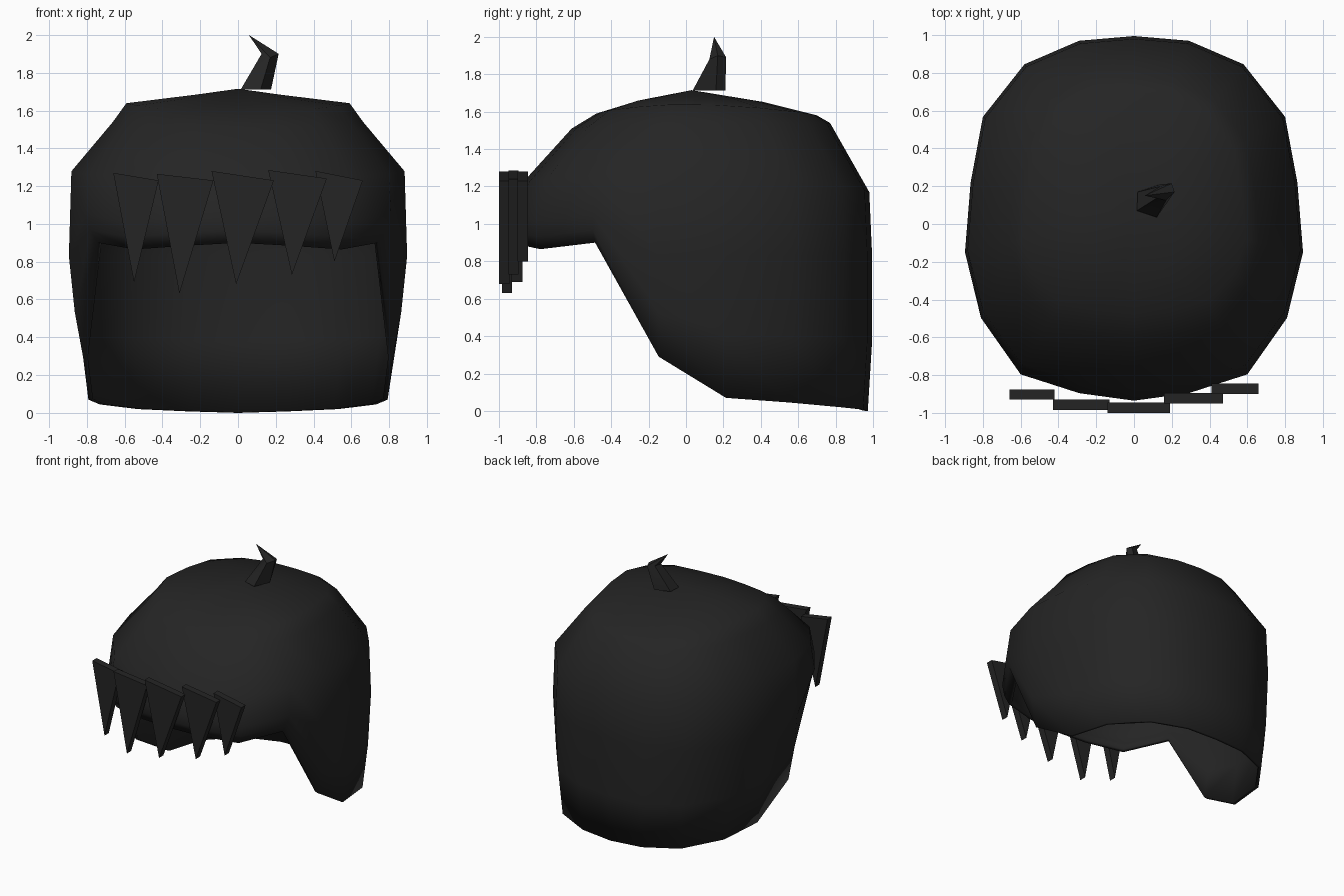
import bpy, bmesh, math

if "Cube" in bpy.data.objects:
    bpy.data.objects.remove(bpy.data.objects["Cube"])

black = bpy.data.materials.new("soft_black")
black.diffuse_color = (0.018, 0.018, 0.018, 1)
black.use_nodes = True
black.node_tree.nodes["Principled BSDF"].inputs["Base Color"].default_value = black.diffuse_color


def finish(name, bm, angle):
    bmesh.ops.recalc_face_normals(bm, faces=bm.faces)
    me = bpy.data.meshes.new(name)
    bm.to_mesh(me)
    bm.free()
    me.materials.append(black)
    ob = bpy.data.objects.new(name, me)
    bpy.context.collection.objects.link(ob)
    bpy.ops.object.select_all(action='DESELECT')
    ob.select_set(True)
    bpy.context.view_layer.objects.active = ob
    bpy.ops.object.shade_smooth_by_angle(angle=math.radians(angle))
    return ob


def bridge(bm, a, b):
    n = len(a)
    for i in range(n):
        bm.faces.new((a[i], a[(i + 1) % n], b[(i + 1) % n], b[i]))


# Hair cap: half outline from front to back, with the height of the lower rim
half = [(0, -.94, .90), (.29, -.90, .885), (.60, -.80, .865), (.81, -.50, .90),
        (.895, -.15, .29), (.865, .22, .07), (.80, .57, .045), (.58, .85, .02),
        (.29, .975, .008), (0, 1.0, 0)]
outline = half + [(-x, y, z) for x, y, z in half[-2:0:-1]]

# Dome rings: x scale, front scale, back scale, side z, front z, back z
dome = [(.25, .32, .42, 1.685, 1.645, 1.65),
        (.66, .51, .70, 1.64, 1.59, 1.58),
        (.74, .65, .77, 1.54, 1.51, 1.54),
        (.985, .93, .98, 1.28, 1.22, 1.17)]

bm = bmesh.new()
rings = []
for sx, sf, sb, zs, zf, zb in dome:
    ring = []
    for x, y, _ in outline:
        w = y * y / (x * x + y * y)
        z = zs * (1 - w) + (zf if y < 0 else zb) * w
        ring.append(bm.verts.new((x * sx, y * (sf if y < 0 else sb), z)))
    rings.append(ring)

# Skirt rings: x scale, y scale, fraction of the way to the rim
for sx, sy, t in [(1, .995, 0), (.965, .995, .55), (.915, .972, 1)]:
    ring = []
    for x, y, rim in outline:
        top = max(.83, rim + .15)
        ring.append(bm.verts.new((x * sx, y * sy, top + (rim - top) * t)))
    rings.append(ring)

for a, b in zip(rings, rings[1:]):
    bridge(bm, a, b)
crown = bm.verts.new((0, .03, 1.715))
for i in range(len(outline)):
    bm.faces.new((crown, rings[0][i], rings[0][(i + 1) % len(outline)]))
cap = finish("hair_cap", bm, 55)
shell = cap.modifiers.new("thickness", 'SOLIDIFY')
shell.thickness = .025
shell.offset = -1


# Fringe: thin pointed locks, given as left, right, tip (x, z) and front y
locks = [((-.66, 1.27), (-.42, 1.23), (-.55, .69), -.93),
         ((-.43, 1.265), (-.13, 1.23), (-.31, .63), -.985),
         ((-.14, 1.28), (.19, 1.23), (-.01, .68), -1.0),
         ((.16, 1.285), (.47, 1.24), (.285, .73), -.95),
         ((.41, 1.28), (.66, 1.23), (.51, .80), -.90)]
for n, (l, r, tip, y) in enumerate(locks):
    bm = bmesh.new()
    front, back = [[bm.verts.new((x, yy, z)) for x, z in (l, r, tip)]
                   for yy in (y, y + .055)]
    bm.faces.new(front)
    bm.faces.new(back)
    bridge(bm, front, back)
    finish(f"fringe_lock_{n + 1}", bm, 30)

# Bent tuft on the crown
bm = bmesh.new()
base = [(.015, .07, 1.712), (.12, .035, 1.712), (.175, .16, 1.712), (.14, .21, 1.712), (.02, .17, 1.712)]
bend = [(.125, .14, 1.90), (.17, .125, 1.88), (.215, .17, 1.90), (.20, .215, 1.89), (.14, .20, 1.90)]
low, mid = [[bm.verts.new(p) for p in pts] for pts in (base, bend)]
tip = bm.verts.new((.057, .15, 2.0))
bm.faces.new(low)
bridge(bm, low, mid)
for i in range(5):
    bm.faces.new((mid[i], mid[(i + 1) % 5], tip))
finish("crown_tuft", bm, 40)
